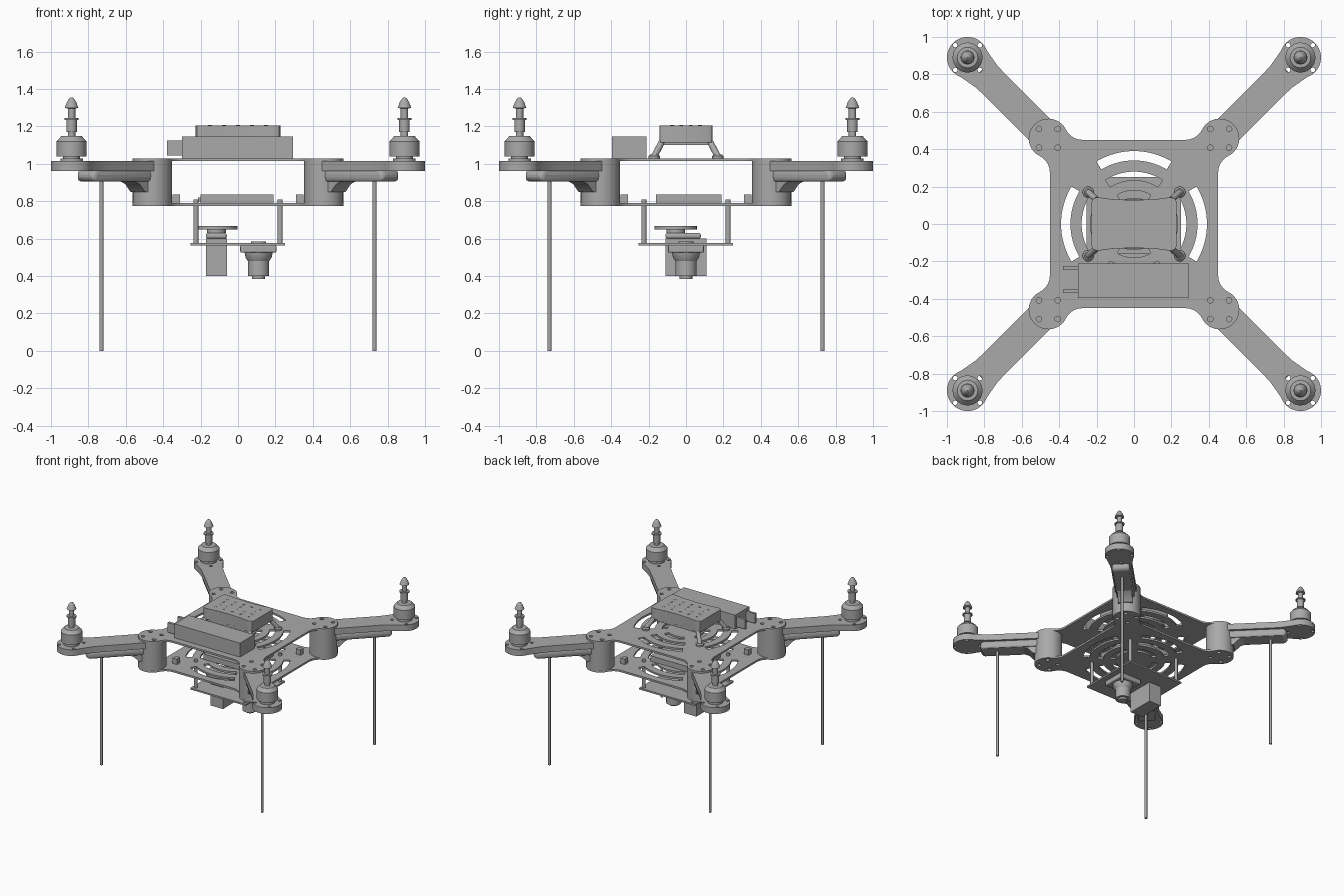
import bpy, bmesh
from math import sin, cos, pi, radians, sqrt
from mathutils import Vector, Matrix

cube = bpy.data.objects.get("Cube")
if cube:
    bpy.data.objects.remove(cube, do_unlink=True)

grey = bpy.data.materials.new("mid_grey")
grey.use_nodes = True
grey.diffuse_color = (0.4, 0.4, 0.4, 1)
grey.node_tree.nodes["Principled BSDF"].inputs["Base Color"].default_value = (0.4, 0.4, 0.4, 1)
made = []


def add_mesh(name, mesh, bevel):
    ob = bpy.data.objects.new(name, mesh)
    bpy.context.collection.objects.link(ob)
    mesh.materials.append(grey)
    if bevel:
        mod = ob.modifiers.new("bevel", "BEVEL")
        mod.width, mod.segments, mod.limit_method = bevel, 3, "ANGLE"
        mod.angle_limit = radians(40)
    made.append(ob)
    return ob


def from_bmesh(name, bm, bevel=0):
    bmesh.ops.recalc_face_normals(bm, faces=bm.faces)
    mesh = bpy.data.meshes.new(name)
    bm.to_mesh(mesh)
    bm.free()
    return add_mesh(name, mesh, bevel)


def box(name, lo, hi, bevel=0):
    lo, hi = Vector(lo), Vector(hi)
    bm = bmesh.new()
    bmesh.ops.create_cube(bm, size=1)
    bmesh.ops.scale(bm, vec=hi - lo, verts=bm.verts)
    bmesh.ops.translate(bm, vec=(lo + hi) / 2, verts=bm.verts)
    return from_bmesh(name, bm, bevel)


def lathe(name, profile, x, y, sides=32):
    """Turn (radius, height) points about a vertical axis."""
    bm = bmesh.new()
    rings = [[bm.verts.new((x + r * cos(2 * pi * i / sides), y + r * sin(2 * pi * i / sides), z))
              for i in range(sides)] for r, z in profile]
    for a, b in zip(rings, rings[1:]):
        for i in range(sides):
            j = (i + 1) % sides
            bm.faces.new((a[i], a[j], b[j], b[i]))
    bm.faces.new(rings[0])
    bm.faces.new(rings[-1])
    return from_bmesh(name, bm)


def rod(name, a, b, r, sides=16):
    a, b = Vector(a), Vector(b)
    bm = bmesh.new()
    turn = (b - a).to_track_quat("Z", "Y").to_matrix().to_4x4()
    bmesh.ops.create_cone(bm, cap_ends=True, segments=sides, radius1=r, radius2=r,
                          depth=(b - a).length, matrix=Matrix.Translation((a + b) / 2) @ turn)
    return from_bmesh(name, bm)


def sheet(name, loops, z0, z1, bevel=0):
    """Flat panel: first loop is the outline, the others are holes."""
    cu = bpy.data.curves.new(name + "_curve", "CURVE")
    cu.dimensions, cu.fill_mode, cu.extrude = "2D", "BOTH", (z1 - z0) / 2
    for pts in loops:
        sp = cu.splines.new("POLY")
        sp.points.add(len(pts) - 1)
        for p, (x, y) in zip(sp.points, pts):
            p.co = (x, y, 0, 1)
        sp.use_cyclic_u = True
    tmp = bpy.data.objects.new(name + "_tmp", cu)
    bpy.context.collection.objects.link(tmp)
    dg = bpy.context.evaluated_depsgraph_get()
    mesh = bpy.data.meshes.new_from_object(tmp.evaluated_get(dg))
    bpy.data.objects.remove(tmp, do_unlink=True)
    bm = bmesh.new()
    bm.from_mesh(mesh)
    bpy.data.meshes.remove(mesh)
    bmesh.ops.remove_doubles(bm, verts=bm.verts, dist=0.0001)
    bmesh.ops.translate(bm, verts=bm.verts, vec=(0, 0, (z0 + z1) / 2))
    return from_bmesh(name, bm, bevel)


def arc(cx, cy, r, a0, a1, n=12):
    return [(cx + r * cos(radians(a0 + (a1 - a0) * i / n)),
             cy + r * sin(radians(a0 + (a1 - a0) * i / n))) for i in range(n + 1)]


def circle(cx, cy, r, n=16):
    return arc(cx, cy, r, 0, 360, n)[:-1]


def turned(pts, k):
    for _ in range(k):
        pts = [(-y, x) for x, y in pts]
    return pts


# Frame plates: square with round corner lobes, vent slots and screw holes
HUB, HUB_R, MOTOR = 0.458, 0.105, 0.89
quarter = (arc(0.55, 0.275, 0.1, 180, 116.7, 8) + arc(HUB, HUB, HUB_R, -63.3, 153.3, 28)[1:-1]
           + arc(0.275, 0.55, 0.1, -26.7, -90, 8))
loops = [[p for k in range(4) for p in turned(quarter, k)]]
for k in range(4):
    for r0, r1, a in ((0.34, 0.39, 31), (0.235, 0.28, 33), (0.14, 0.18, 30)):
        loops.append(turned(arc(0, 0, r1, -a, a, 16) + arc(0, 0, r0, a, -a, 16), k))
    for dx in (-0.05, 0.05):
        for dy in (-0.05, 0.05):
            loops.append(turned(circle(HUB + dx, HUB + dy, 0.015), k))
sheet("top_plate", loops, 1.015, 1.03)
sheet("bottom_plate", loops, 0.775, 0.79)

# Arms, drawn along +x and turned to each diagonal
U0, U1 = HUB * sqrt(2), MOTOR * sqrt(2)
side = [(U0, 0.08), (U1 - 0.2, 0.08), (U1 - 0.14, 0.083), (U1 - 0.09, 0.092)]
arm_loop = [(x, -y) for x, y in side] + arc(U1, 0, 0.11, -115, 115, 28) + side[::-1]
arm_holes = [circle(U1 + 0.093 * cos(k * pi / 2), 0.093 * sin(k * pi / 2), 0.012) for k in range(4)]
keel_loop = [(U0, -0.068), (U1 - 0.1, -0.068), (U1 - 0.1, 0.068), (U0, 0.068)]
names = ("back_left", "back_right", "front_right", "front_left")
motor_profile = [(0.06, 1.015), (0.06, 1.03), (0.045, 1.03), (0.045, 1.04), (0.08, 1.04), (0.08, 1.12),
                 (0.055, 1.148), (0.02, 1.15), (0.02, 1.17), (0.028, 1.17), (0.028, 1.235),
                 (0.037, 1.235), (0.037, 1.245), (0.02, 1.245), (0.02, 1.295), (0.036, 1.3),
                 (0.025, 1.33), (0.012, 1.35), (0.003, 1.356)]
for k, name in enumerate(names):
    a = radians(45 + 90 * k)
    sx, sy = cos(a) * sqrt(2), sin(a) * sqrt(2)
    parts = [sheet(name + "_arm", [arm_loop] + arm_holes, 0.963, 1.014),
             sheet(name + "_arm_keel", [keel_loop], 0.906, 0.965, 0.025)]
    # Gusset blending the arm into its hub
    bm = bmesh.new()
    wedge = [bm.verts.new((u, -0.055, z)) for u, z in
             ((U0, 0.92), (U0 + 0.22, 0.92), (U0 + 0.15, 0.892), (U0 + 0.11, 0.85), (U0, 0.85))]
    ext = bmesh.ops.extrude_face_region(bm, geom=[bm.faces.new(wedge)], use_keep_orig=True)
    bmesh.ops.translate(bm, vec=(0, 0.11, 0),
                        verts=[g for g in ext["geom"] if isinstance(g, bmesh.types.BMVert)])
    parts.append(from_bmesh(name + "_arm_gusset", bm))
    for ob in parts:
        ob.rotation_euler.z = a
    lathe(name + "_hub", [(HUB_R, 0.79), (HUB_R, 1.015)], HUB * sx, HUB * sy, 40)
    lathe(name + "_motor", motor_profile, MOTOR * sx, MOTOR * sy)
    rod(name + "_leg", (0.73 * sx, 0.73 * sy, 0), (0.73 * sx, 0.73 * sy, 0.92), 0.01)
    # Hub tab, hanging post and top unit strut
    tx, ty = 0.33 * sx, 0.33 * sy
    box(name + "_hub_tab", (tx - 0.02, ty - 0.02, 0.79), (tx + 0.02, ty + 0.02, 0.835))
    rod(name + "_post", (0.225 * sx, 0.225 * sy, 0.565), (0.225 * sx, 0.225 * sy, 0.81), 0.013)
    rod(name + "_strut", (0.2 * sx, 0.13 * sy, 1.115), (0.245 * sx, 0.17 * sy, 1.04), 0.017)
    lathe(name + "_strut_foot", [(0.03, 1.03), (0.03, 1.042), (0.02, 1.05)],
          0.245 * sx, 0.17 * sy, 20)

# Battery with two flat terminals
box("battery", (-0.3, -0.395, 1.03), (0.295, -0.21, 1.145))
for y in (-0.36, -0.235):
    box("battery_terminal", (-0.38, y - 0.01, 1.045), (-0.3, y + 0.01, 1.125))

# Waisted top unit on a tray, with rows of small studs
edge = [(0.228, 0), (0.228, 0.115), (0.22, 0.135), (0.2, 0.143), (0.17, 0.14), (0.11, 0.132), (0, 0.128)]
half = edge + [(-x, y) for x, y in edge[-2::-1]]
sheet("top_unit", [half + [(x, -y) for x, y in half[-2:0:-1]]], 1.115, 1.205, 0.018)
box("top_unit_tray", (-0.21, -0.13, 1.1), (0.21, 0.13, 1.118))
for i in range(5):
    for y in (-0.075, -0.025, 0.025, 0.075):
        x = -0.15 + 0.075 * i
        rod("top_unit_stud", (x, y, 1.203), (x, y, 1.207), 0.01, 12)

# Control board on the bottom plate
box("control_board", (-0.2, -0.16, 0.79), (0.19, 0.19, 0.835))
box("control_board_plug", (-0.215, -0.05, 0.8), (-0.2, 0.05, 0.82))

# Hanging tray with servo and camera
box("hanging_tray", (-0.255, -0.255, 0.564), (0.25, 0.25, 0.577))
box("servo_body", (-0.172, -0.11, 0.4), (-0.06, 0.11, 0.6))
box("servo_cap", (-0.172, -0.11, 0.6), (-0.06, 0.08, 0.63), 0.012)
lathe("servo_horn", [(0.05, 0.63), (0.05, 0.65), (0.113, 0.65), (0.113, 0.668)], -0.115, -0.055, 36)
box("camera_mount", (0.012, -0.095, 0.525), (0.205, 0.095, 0.565), 0.008)
lathe("camera_lens", [(0.075, 0.525), (0.07, 0.5), (0.057, 0.48), (0.057, 0.4), (0.035, 0.4), (0.035, 0.385)],
      0.11, 0)
lathe("camera_back", [(0.04, 0.577), (0.04, 0.586)], 0.11, 0)

# Smooth round parts, keep edges sharp
bpy.ops.object.select_all(action="DESELECT")
for ob in made:
    ob.select_set(True)
bpy.context.view_layer.objects.active = made[0]
bpy.ops.object.shade_smooth_by_angle(angle=radians(30))
